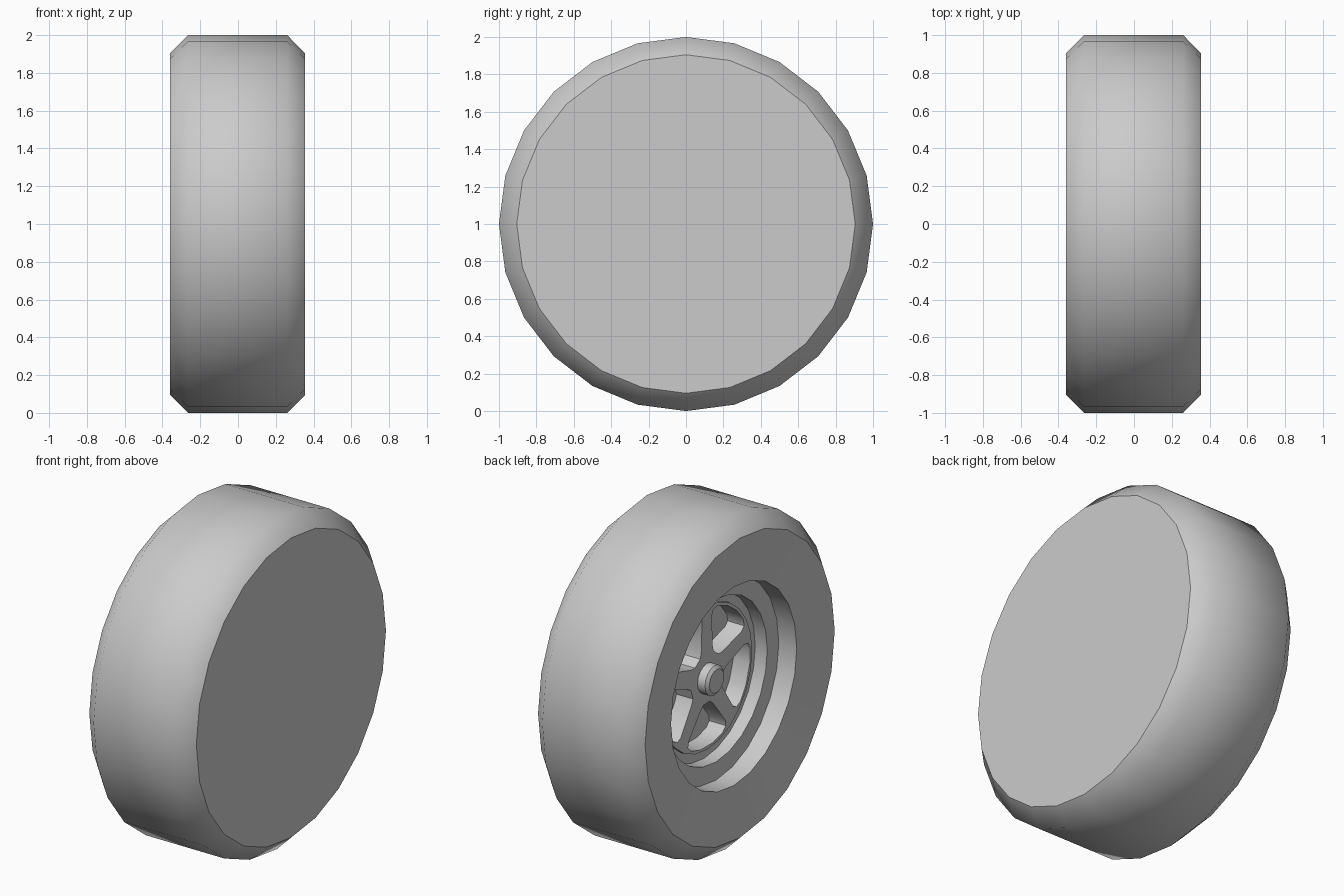
import bpy, bmesh
from math import pi, sin, cos, radians

if "Cube" in bpy.data.objects:
    bpy.data.objects.remove(bpy.data.objects["Cube"])

SIDES = 24
CZ = 1.0  # axle height


def finish(ob, angle):
    bpy.ops.object.select_all(action='DESELECT')
    bpy.context.view_layer.objects.active = ob
    ob.select_set(True)
    bpy.ops.object.shade_smooth_by_angle(angle=radians(angle))


def lathe(name, profile, sides=SIDES, angle=44.8):
    """Spin (x, radius) points around the axle; zero radius closes the end."""
    bm = bmesh.new()
    rings = []
    for x, r in profile:
        rings.append([bm.verts.new((x, r * sin(2 * pi * i / sides), CZ + r * cos(2 * pi * i / sides)))
                      for i in range(sides)] if r > 0 else None)
    for k, (a, b) in enumerate(zip(rings, rings[1:])):
        if a is None:
            bm.faces.new(b)
        elif b is None:
            bm.faces.new(a)
        else:
            for i in range(sides):
                j = (i + 1) % sides
                bm.faces.new((a[i], a[j], b[j], b[i]))
    bmesh.ops.recalc_face_normals(bm, faces=bm.faces)
    me = bpy.data.meshes.new(name)
    bm.to_mesh(me)
    bm.free()
    ob = bpy.data.objects.new(name, me)
    bpy.context.collection.objects.link(ob)
    finish(ob, angle)
    return ob


# Tyre with flat closed side, dished open side and stepped rim seat, back to the pocket floor
lathe("tyre_and_rim", [
    (0.355, 0), (0.355, 0.905), (0.26, 1.0), (-0.265, 1.0), (-0.36, 0.905),
    (-0.32, 0.60), (-0.20, 0.60), (-0.20, 0.49), (-0.12, 0.49),
    (-0.12, 0.43), (-0.03, 0.43), (-0.03, 0)])

# Spoke web: a filled disc outline with five rounded windows
cu = bpy.data.curves.new("spoke_web", 'CURVE')
cu.dimensions = '2D'
cu.fill_mode = 'BOTH'
cu.extrude = 0.055


def outline(points):
    s = cu.splines.new('POLY')
    s.points.add(len(points) - 1)
    for p, (u, v) in zip(s.points, points):
        p.co = (u, v, 0, 1)
    s.use_cyclic_u = True


outline([(0.432 * cos(2 * pi * i / SIDES), 0.432 * sin(2 * pi * i / SIDES)) for i in range(SIDES)])
half = [(0.15, 0.03), (0.175, 0.06), (0.32, 0.175), (0.355, 0.18), (0.385, 0.15), (0.41, 0.06)]
window = half + [(u, -v) for u, v in reversed(half)]
for n in range(5):
    a = radians(90 + 36 + 72 * n)
    outline([(u * cos(a) - v * sin(a), u * sin(a) + v * cos(a)) for u, v in window])

web = bpy.data.objects.new("spoke_web", cu)
bpy.context.collection.objects.link(web)
web.rotation_euler = (pi / 2, 0, pi / 2)
web.location = (-0.085, 0, CZ)
bpy.ops.object.select_all(action='DESELECT')
bpy.context.view_layer.objects.active = web
web.select_set(True)
bpy.ops.object.convert(target='MESH')
finish(bpy.context.object, 35)

# Hub cap with a bevelled nose
lathe("hub", [(-0.03, 0), (-0.03, 0.09), (-0.19, 0.09), (-0.205, 0.07), (-0.205, 0)], 16, 30)
